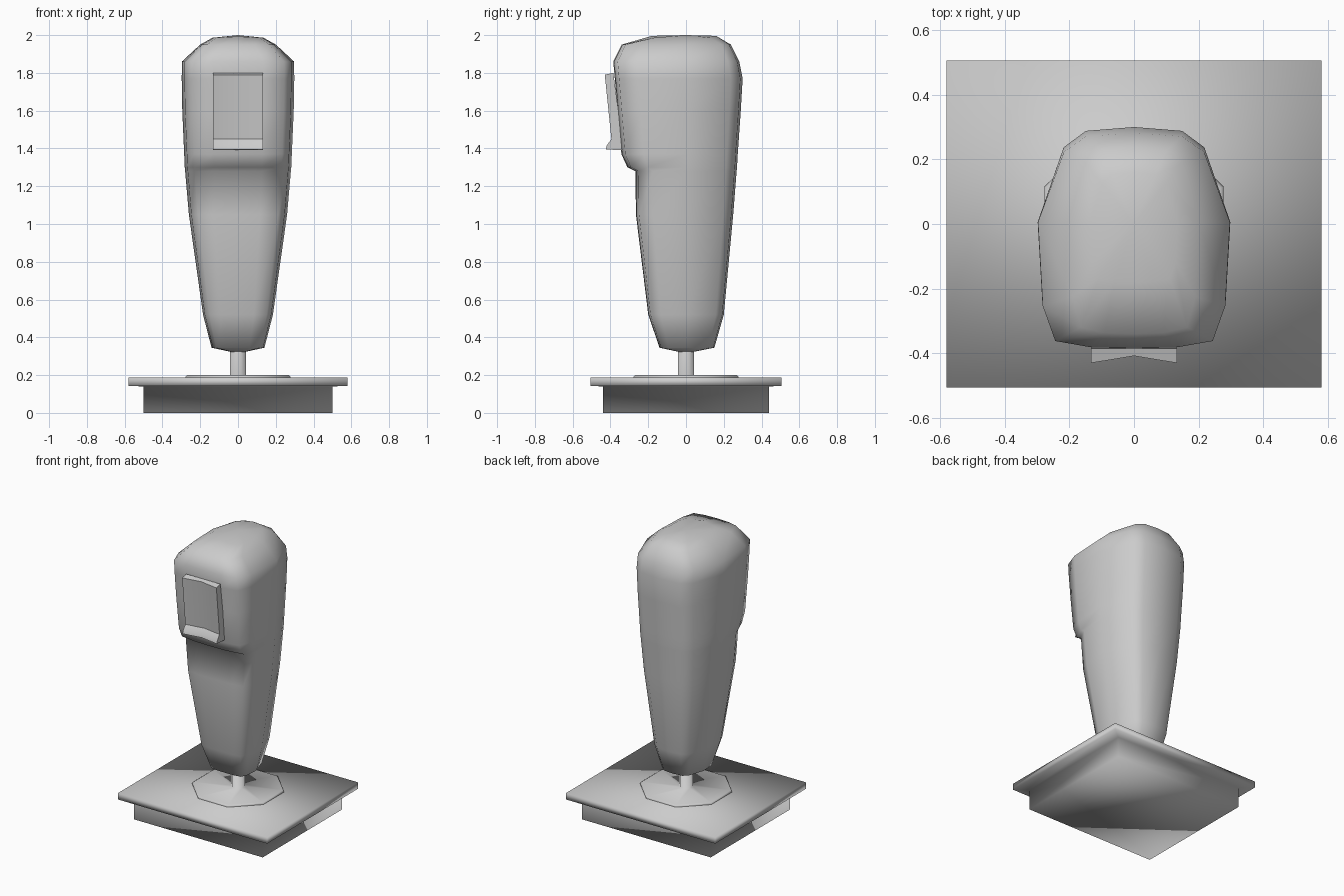
import bpy
import bmesh
import math

cube = bpy.data.objects.get("Cube")
if cube:
    bpy.data.objects.remove(cube, do_unlink=True)

grey = bpy.data.materials.new("light_grey")
grey.use_nodes = True
COLOUR = (0.6, 0.6, 0.6, 1)
grey.diffuse_color = COLOUR
grey.node_tree.nodes["Principled BSDF"].inputs["Base Color"].default_value = COLOUR


def loft(name, rings, bottom=None, top=None, smooth=True):
    """Skin a stack of closed rings; cap with a fan to a point or a flat face."""
    bm = bmesh.new()
    loops = [[bm.verts.new(p) for p in ring] for ring in rings]
    n = len(loops[0])
    for a, b in zip(loops, loops[1:]):
        for i in range(n):
            j = (i + 1) % n
            bm.faces.new((a[i], a[j], b[j], b[i]))
    for loop, tip in ((loops[0], bottom), (loops[-1], top)):
        if tip:
            v = bm.verts.new(tip)
            for i in range(n):
                bm.faces.new((loop[i], loop[(i + 1) % n], v))
        else:
            bm.faces.new(loop)
    bmesh.ops.recalc_face_normals(bm, faces=bm.faces)
    mesh = bpy.data.meshes.new(name)
    bm.to_mesh(mesh)
    bm.free()
    mesh.materials.append(grey)
    for p in mesh.polygons:
        p.use_smooth = smooth
    obj = bpy.data.objects.new(name, mesh)
    bpy.context.collection.objects.link(obj)
    return obj


def rectangle(x, y, z):
    return [(-x, -y, z), (x, -y, z), (x, y, z), (-x, y, z)]


def octagon(r, z):
    angles = [math.radians(22.5 + 45 * i) for i in range(8)]
    return [(r * math.cos(a), r * math.sin(a), z) for a in angles]


# Base box with its overhanging plate
loft("base", [rectangle(0.5, 0.44, 0), rectangle(0.5, 0.44, 0.14),
              rectangle(0.58, 0.505, 0.143), rectangle(0.58, 0.505, 0.187)])

# Shaft with a thin octagonal flange
loft("shaft", [octagon(0.3, 0.18), octagon(0.3, 0.193), octagon(0.29, 0.2),
               octagon(0.045, 0.2), octagon(0.045, 0.345)])

# Grip: half cross-section as fractions of width and of front or back depth
HALF = [(0, -1), (0.45, -0.99), (0.82, -0.94), (0.95, -0.66), (1, 0.02),
        (0.73, 0.79), (0.5, 0.96), (0, 1)]


def grip_ring(z, width, front, back, ridge=0):
    half = [(x * width, y * (front if y < 0 else back), z + (ridge if x == 0 else 0))
            for x, y in HALF]
    return half + [(-x, y, h) for x, y, h in half[-2:0:-1]]


GRIP = [(0.345, 0.14, 0.14, 0.15), (0.52, 0.185, 0.2, 0.2),
        (1.05, 0.26, 0.265, 0.25), (1.28, 0.28, 0.268, 0.268),
        (1.30, 0.282, 0.31, 0.27), (1.37, 0.285, 0.342, 0.274),
        (1.6, 0.295, 0.362, 0.29), (1.77, 0.298, 0.377, 0.3),
        (1.86, 0.297, 0.385, 0.282), (1.95, 0.2, 0.34, 0.237),
        (1.986, 0.135, 0.18, 0.16, 0.01)]
loft("grip", [grip_ring(*row) for row in GRIP], (0, 0, 0.315), (0, 0, 2))

# Trigger: side profile swept over the width, dished along the middle
TRIGGER = [(-0.33, 1.39), (-0.425, 1.395), (-0.42, 1.415), (-0.395, 1.45),
           (-0.43, 1.79), (-0.385, 1.8)]


def trigger_slice(x, dish):
    return [(x, y + (dish if 0 < i < 5 else 0), z) for i, (y, z) in enumerate(TRIGGER)]


trigger = loft("trigger", [trigger_slice(-0.133, 0), trigger_slice(0, 0.022),
                           trigger_slice(0.133, 0)])
bpy.ops.object.select_all(action="DESELECT")
trigger.select_set(True)
bpy.context.view_layer.objects.active = trigger
bpy.ops.object.shade_smooth_by_angle(angle=math.radians(40))
